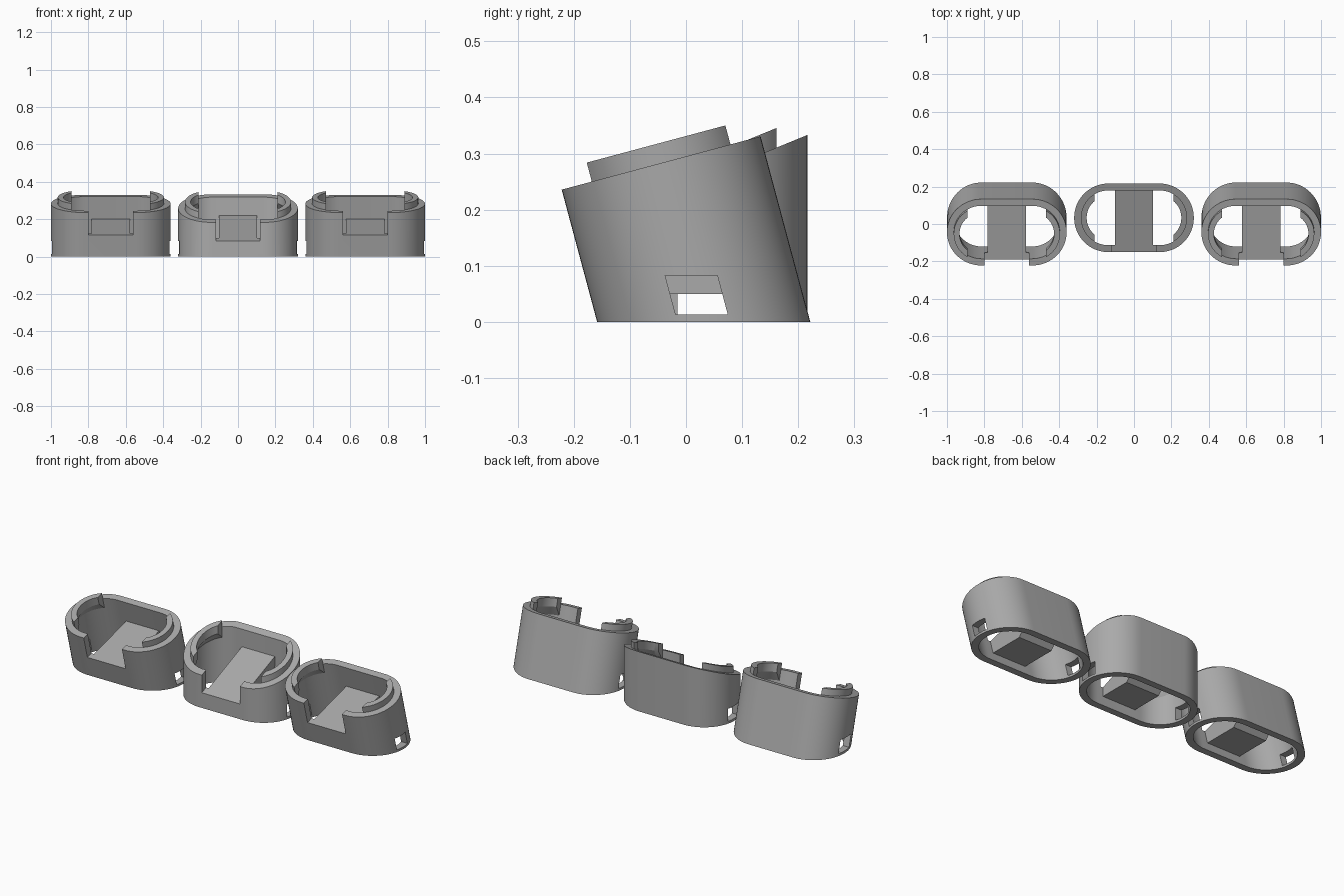
import bpy, bmesh, math
from mathutils import Vector

if "Cube" in bpy.data.objects:
    bpy.data.objects.remove(bpy.data.objects["Cube"])

grey = bpy.data.materials.new("grey plastic")
grey.diffuse_color = (0.40, 0.40, 0.40, 1)
grey.use_nodes = True
grey.node_tree.nodes["Principled BSDF"].inputs["Base Color"].default_value = grey.diffuse_color

HALF_X, R = 0.32, 0.1835        # outer rounded outline
WALL, LIP = 0.037, 0.03         # wall and lip thickness


def make(name, bm):
    bmesh.ops.recalc_face_normals(bm, faces=bm.faces)
    me = bpy.data.meshes.new(name)
    bm.to_mesh(me)
    bm.free()
    me.materials.append(grey)
    ob = bpy.data.objects.new(name, me)
    bpy.context.collection.objects.link(ob)
    return ob


def prism(name, poly, x0, x1):
    """Extrude a (y, z) polygon from x0 to x1."""
    bm = bmesh.new()
    f = bm.faces.new([bm.verts.new((x0, y, z)) for y, z in poly])
    g = bmesh.ops.extrude_face_region(bm, geom=[f])["geom"]
    bmesh.ops.translate(bm, vec=(x1 - x0, 0, 0),
                        verts=[v for v in g if isinstance(v, bmesh.types.BMVert)])
    return make(name, bm)


def cut(ob, cutter):
    bpy.context.view_layer.objects.active = ob
    m = ob.modifiers.new("cut", 'BOOLEAN')
    m.operation, m.object, m.solver = 'DIFFERENCE', cutter, 'EXACT'
    bpy.ops.object.modifier_apply(modifier=m.name)
    bpy.data.objects.remove(cutter)


def smooth(ob):
    bpy.ops.object.select_all(action='DESELECT')
    ob.select_set(True)
    bpy.context.view_layer.objects.active = ob
    bpy.ops.object.shade_smooth_by_angle(angle=math.radians(30))


def stadium(inset, n=32):
    r, cx = R - inset, HALF_X - R
    pts = []
    for s in (1, -1):
        for i in range(n + 1):
            a = math.pi * i / n - math.pi / 2
            pts.append((s * (cx + r * math.cos(a)), s * r * math.sin(a)))
    return pts


def lip_arc(inset, x_end, n=24):
    """Part of the rounded end lying beyond x_end."""
    r, cx = R - inset, HALF_X - R
    lim = math.acos((x_end - cx) / r)
    return [(cx + r * math.cos(a), r * math.sin(a))
            for a in (lim * (2 * i / n - 1) for i in range(n + 1))]


def housing(label, cx, c, tilt, top, plate):
    """Sleeve leaning by tilt; top(d) and plate(d) give heights along the axis."""
    sn, cs = math.sin(tilt), math.cos(tilt)

    def yz(d, w):
        v = c + d
        return v * cs - w * sn, v * sn + w * cs

    def P(x, d, w):
        return Vector((cx + x, *yz(d, w)))

    def base(d):
        return -(c + d) * math.tan(tilt)

    # sleeve wall
    bm = bmesh.new()
    rings = []
    for inset, h in ((0, base), (0, top), (WALL, top), (WALL, base)):
        rings.append([bm.verts.new(P(x, d, h(d))) for x, d in stadium(inset)])
    n = len(rings[0])
    for k in range(4):
        a, b = rings[k], rings[(k + 1) % 4]
        for i in range(n):
            j = (i + 1) % n
            bm.faces.new((a[i], a[j], b[j], b[i]))
    wall = make(label + "_sleeve", bm)

    # front notch
    d0, d1 = -R - 0.05, -R + 0.09
    cut(wall, prism("notch_cutter", [yz(d0, plate(d0)), yz(d1, plate(d1)),
                                     yz(d1, 0.6), yz(d0, 0.6)], cx - 0.118, cx + 0.118))
    # side windows
    t = math.tan(tilt)
    quad = [(y - t * z, z) for y, z in ((-0.015, 0.013), (0.078, 0.013),
                                        (0.078, 0.083), (-0.015, 0.083))]
    for s in (-1, 1):
        xs = sorted((cx + s * 0.2, cx + s * 0.4))
        cut(wall, prism("window_cutter", quad, *xs))
    smooth(wall)

    # raised lips on both rounded ends, tapering into the wall below
    for s, side in ((-1, "left"), (1, "right")):
        bm = bmesh.new()
        out, inn = lip_arc(WALL - 0.001, 0.21), lip_arc(WALL + LIP, 0.21)
        rows = []
        for (xo, do), (xi, di) in zip(out, inn):
            rows.append([bm.verts.new(P(s * x, d, top(d) + h)) for x, d, h in
                         ((xo, do, -0.06), (xo, do, 0.035),
                          (xi, di, 0.035), (xi, di, -0.01))])
        for a, b in zip(rows, rows[1:]):
            for k in range(4):
                m = (k + 1) % 4
                bm.faces.new((a[k], a[m], b[m], b[k]))
        bm.faces.new(rows[0])
        bm.faces.new(rows[-1])
        smooth(make(f"{label}_{side}_lip", bm))

    # sloped bridge block across the middle
    e = R - 0.015
    yb = (-e + c - 0.05 * sn) / cs
    prism(label + "_bridge", [yz(-e, plate(-e)), yz(e, plate(e)), yz(e, plate(e) - 0.04),
                              (0.065, 0.05), (yb, 0.05)], cx - 0.102, cx + 0.102)


TILT = math.radians(15)
for label, x in (("left", -0.68), ("right", 0.68)):
    housing(label, x, 0.0305, TILT, lambda d: 0.285, lambda d: 0.16)
housing("middle", 0, 0.033, 0, lambda d: 0.258 + 0.41 * d, lambda d: 0.16 + 0.41 * d)
